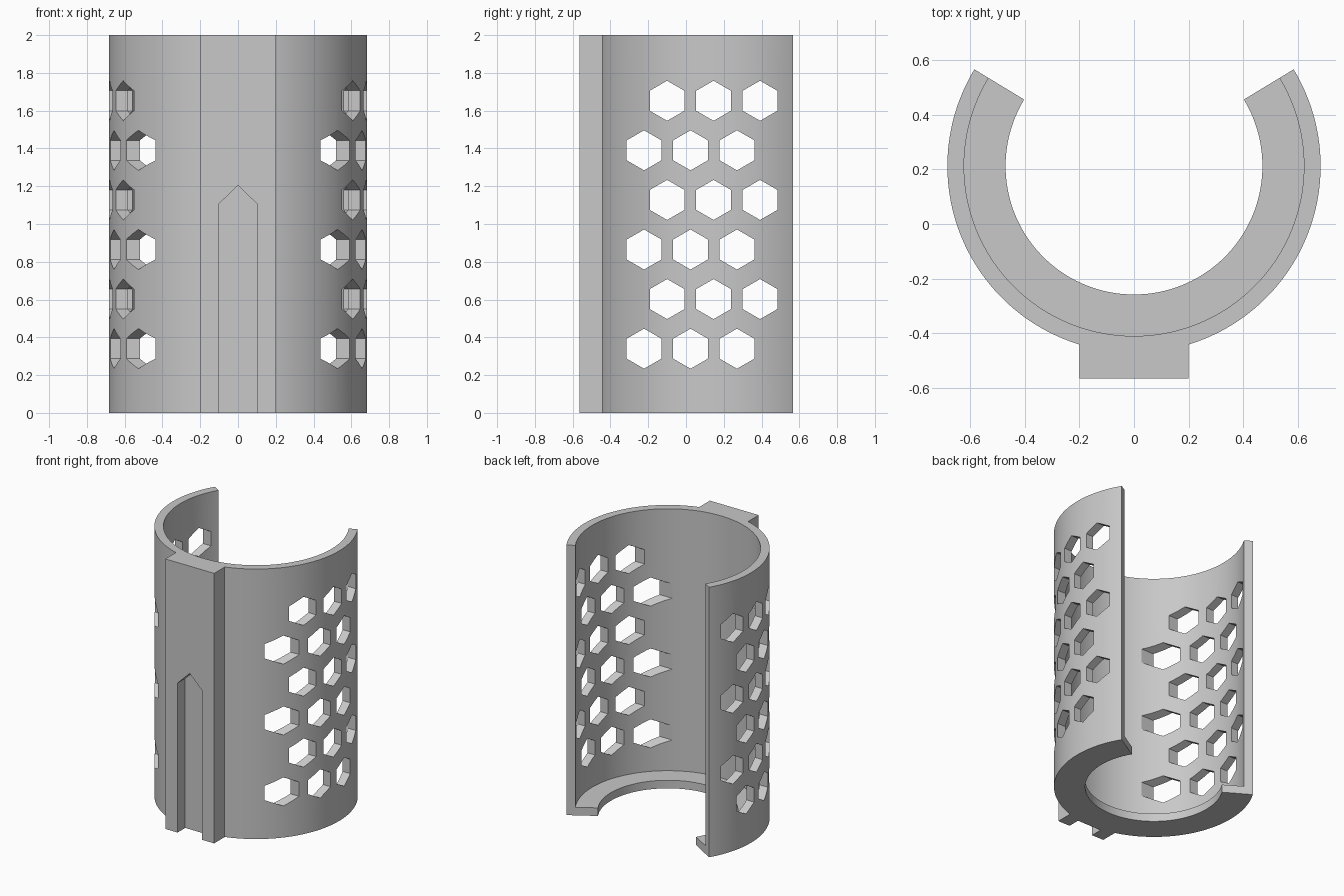
import bpy, bmesh, math
from mathutils import Matrix, Vector

if "Cube" in bpy.data.objects:
    bpy.data.objects.remove(bpy.data.objects["Cube"])

HEIGHT = 2.0
CENTER_Y = 0.212
OUTER, INNER, LIP = 0.683, 0.622, 0.47
FLOOR = 0.06
END = math.radians(31.2)

grey = bpy.data.materials.new("light grey plastic")
grey.use_nodes = True
grey.diffuse_color = (0.58, 0.58, 0.58, 1)
grey.node_tree.nodes["Principled BSDF"].inputs["Base Color"].default_value = grey.diffuse_color


def make_object(name, bm):
    bmesh.ops.recalc_face_normals(bm, faces=bm.faces)
    mesh = bpy.data.meshes.new(name)
    bm.to_mesh(mesh)
    bm.free()
    mesh.materials.append(grey)
    obj = bpy.data.objects.new(name, mesh)
    bpy.context.collection.objects.link(obj)
    return obj


def add_prism(bm, points, offset):
    face = bm.faces.new([bm.verts.new(p) for p in points])
    new = bmesh.ops.extrude_face_region(bm, geom=[face])["geom"]
    verts = [v for v in new if isinstance(v, bmesh.types.BMVert)]
    bmesh.ops.translate(bm, verts=verts, vec=Vector(offset))


def combine(target, tool, operation):
    mod = target.modifiers.new(operation.lower(), "BOOLEAN")
    mod.object, mod.operation, mod.solver = tool, operation, "EXACT"
    bpy.context.view_layer.objects.active = target
    bpy.ops.object.modifier_apply(modifier=mod.name)
    bpy.data.objects.remove(tool)


# Open cylindrical sleeve with an inward lip at the bottom
bm = bmesh.new()
profile = [(OUTER, 0), (OUTER, HEIGHT), (INNER, HEIGHT), (INNER, FLOOR), (LIP, FLOOR), (LIP, 0)]
steps = 120
rings = []
for i in range(steps + 1):
    a = END - (math.pi + 2 * END) * i / steps
    rings.append([bm.verts.new((r * math.cos(a), CENTER_Y + r * math.sin(a), z)) for r, z in profile])
n = len(profile)
for a, b in zip(rings, rings[1:]):
    for k in range(n):
        bm.faces.new((a[k], a[(k + 1) % n], b[(k + 1) % n], b[k]))
bm.faces.new(rings[0])
bm.faces.new(rings[-1])
holder = make_object("sleeve", bm)

# Rectangular mounting rail on the front
bm = bmesh.new()
add_prism(bm, [(-0.2, -0.565, 0), (0.2, -0.565, 0), (0.2, -0.425, 0), (-0.2, -0.425, 0)], (0, 0, HEIGHT))
combine(holder, make_object("mounting_rail", bm), "UNION")

# Pointed slot cut into the rail from below
bm = bmesh.new()
slot = [(-0.1, -0.1), (0.1, -0.1), (0.1, 1.107), (0, 1.205), (-0.1, 1.107)]
add_prism(bm, [(x, -0.7, z) for x, z in slot], (0, 0.225, 0))
combine(holder, make_object("slot_cutter", bm), "DIFFERENCE")

# Staggered hexagonal holes through both sides
bm = bmesh.new()
for row in range(6):
    z = 0.34 + 0.2625 * row
    first = -0.1 if row % 2 else -0.222
    for col in range(3):
        y = first + 0.246 * col
        corners = [math.pi / 6 + math.pi / 3 * k for k in range(6)]
        add_prism(bm, [(-1, y + 0.106 * math.cos(a), z + 0.106 * math.sin(a)) for a in corners], (2, 0, 0))
combine(holder, make_object("hole_cutter", bm), "DIFFERENCE")

# Smooth curved walls, sharp edges
bpy.ops.object.select_all(action="DESELECT")
holder.select_set(True)
bpy.context.view_layer.objects.active = holder
bpy.ops.object.shade_smooth_by_angle(angle=math.radians(30))
